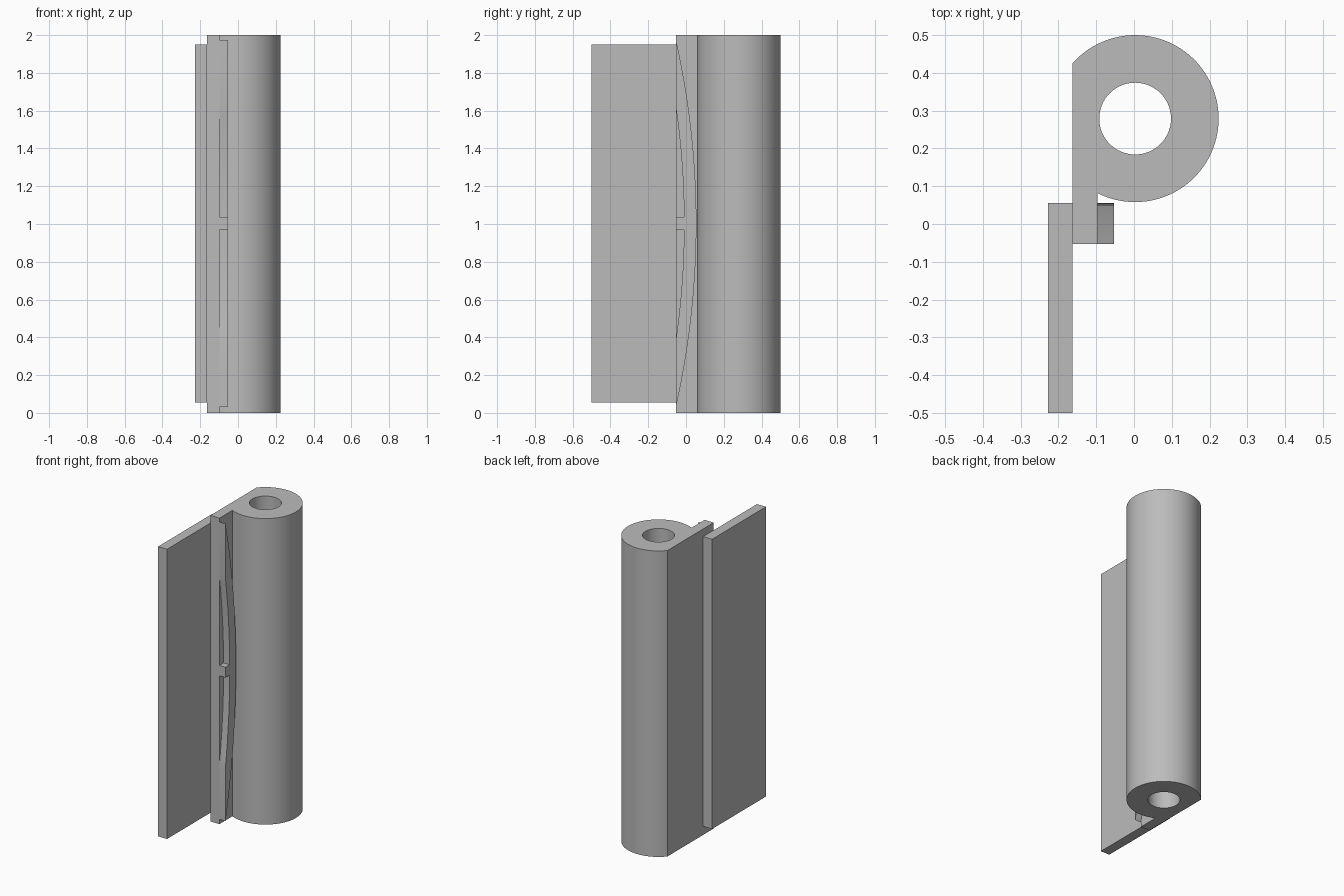
import bpy, bmesh
from math import sqrt, sin, cos, acos, atan2, pi
from mathutils import Vector

cube = bpy.data.objects.get("Cube")
if cube:
    bpy.data.objects.remove(cube, do_unlink=True)

GREY = (0.5, 0.5, 0.5, 1)
steel = bpy.data.materials.new("plain grey")
steel.use_nodes = True
steel.diffuse_color = GREY
steel.node_tree.nodes["Principled BSDF"].inputs["Base Color"].default_value = GREY


def prism(name, loops, direction):
    """Fill closed outlines (later ones are holes) and extrude them."""
    bm = bmesh.new()
    edges = []
    for loop in loops:
        verts = [bm.verts.new(p) for p in loop]
        edges += [bm.edges.new((a, b)) for a, b in zip(verts, verts[1:] + verts[:1])]
    bmesh.ops.triangle_fill(bm, edges=edges, use_beauty=True)
    grown = bmesh.ops.extrude_face_region(bm, geom=bm.faces[:], use_keep_orig=True)
    top = [g for g in grown["geom"] if isinstance(g, bmesh.types.BMVert)]
    bmesh.ops.translate(bm, verts=top, vec=Vector(direction))
    bmesh.ops.recalc_face_normals(bm, faces=bm.faces[:])
    mesh = bpy.data.meshes.new(name)
    bm.to_mesh(mesh)
    bm.free()
    mesh.materials.append(steel)
    obj = bpy.data.objects.new(name, mesh)
    bpy.context.collection.objects.link(obj)
    bpy.ops.object.select_all(action="DESELECT")
    obj.select_set(True)
    bpy.context.view_layer.objects.active = obj
    bpy.ops.object.shade_smooth_by_angle(angle=0.5)
    return obj


def span(a, b, n):
    return [a + (b - a) * i / n for i in range(n + 1)]


# Shared planes
FLAT, STRIP, SPRING = -0.163, -0.097, -0.053   # x of flat side, strip side, spring side
FRONT = -0.053                                 # y of the strip's front edge
MID = 1.003                                    # z of the plate and spring centre

# Barrel with bore, running into a flat strip
cx, cy, radius, bore = 0.003, 0.279, 0.221, 0.095
start = acos((FLAT - cx) / radius)
end = -acos((STRIP - cx) / radius)
outline = [(cx + radius * cos(a), cy + radius * sin(a), 0) for a in span(start, end, 72)]
outline += [(STRIP, FRONT, 0), (FLAT, FRONT, 0)]
hole = [(cx + bore * cos(a), cy + bore * sin(a), 0) for a in span(0, 2 * pi, 64)[:-1]]
prism("barrel_and_strip", [outline, hole], (0, 0, 2))

# Flat plate overlapping the strip
y0, y1 = -0.5, 0.056
x0 = -0.228
plate = [(x0, y0), (FLAT, y0), (FLAT, y1), (x0, y1)]
prism("plate", [[(x, y, 0.056) for x, y in plate]], (0, 0, 1.894))

# Bowed rib with a central tab between two open pockets
half, crown, band, tab = 0.972, 0.055, 0.065, 0.034
sag = crown - FRONT
bow = (half ** 2 + sag ** 2) / (2 * sag)
centre = crown - bow
inner = bow - band
reach = sqrt(inner ** 2 - (FRONT - centre) ** 2)


def arc(r, za, zb, n):
    return [(STRIP, centre + sqrt(r * r - z * z), MID + z) for z in span(za, zb, n)]


rib = arc(bow, half, -half, 40)
rib += arc(inner, -reach, -tab, 16)
rib += [(STRIP, FRONT, MID - tab), (STRIP, FRONT, MID + tab)]
rib += arc(inner, tab, reach, 16)
prism("bowed_rib", [rib], (SPRING - STRIP, 0, 0))
